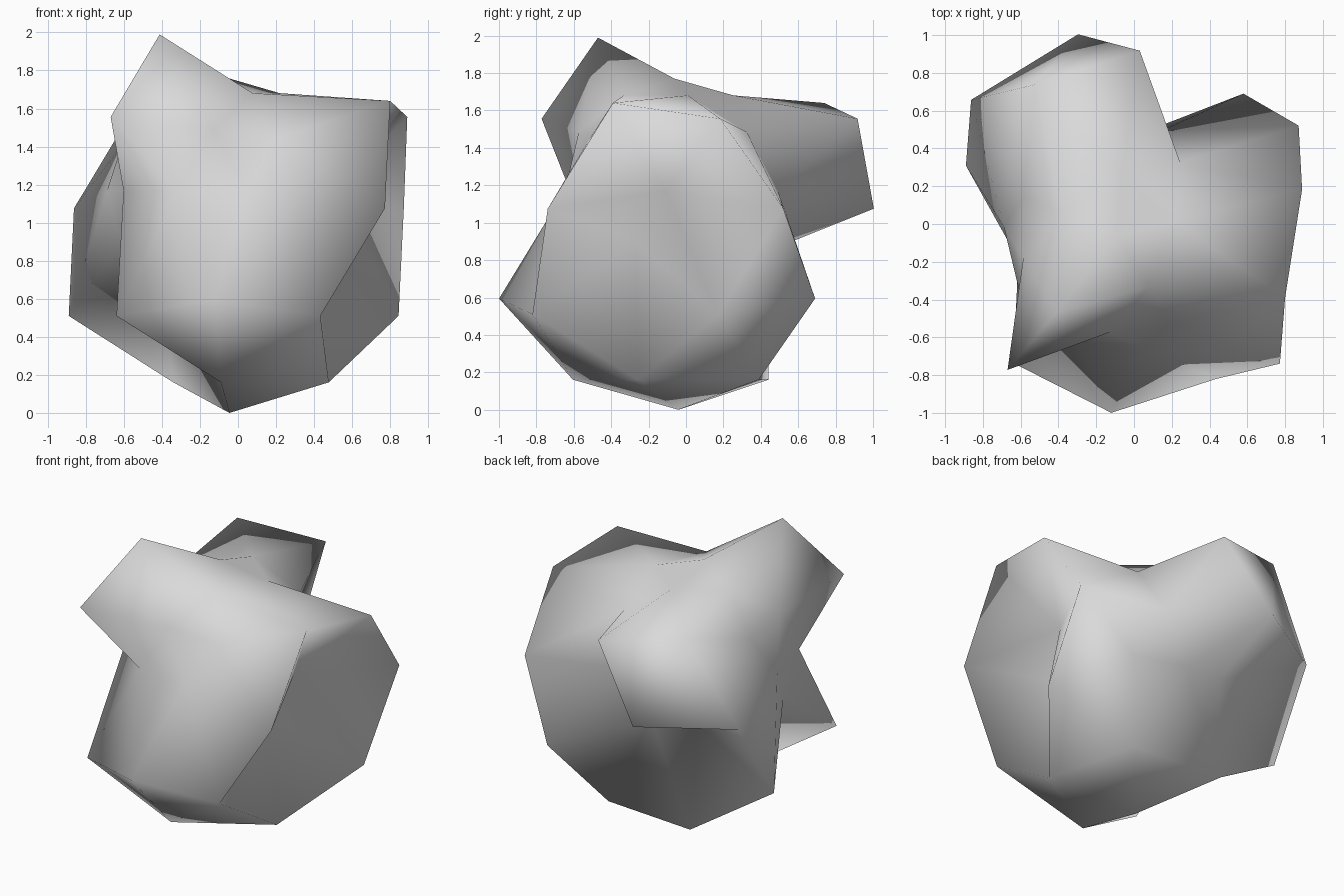
import bpy
import bmesh
import math
from mathutils import Matrix, Vector

RADIUS = 1.075
DENT = 0.56           # dented corners shrink by this about their own middle
TURN = 13.5           # degrees about the upright axis

# Corners left standing proud: ring height on the unit ball -> angles in degrees
PROUD = {
    -1.0: [0],
    -0.851: [-94.5, -22.5, 49.5, 121.5],
    -0.526: [-58.5, 13.5, 157.5, -130.5],
    -0.447: [-94.5, 49.5],
    0.0: [-40.5, 31.5, 103.5, 139.5],
    0.447: [13.5, 85.5, -130.5],
    0.526: [-22.5, 121.5],
    0.851: [-130.5],
}


def is_proud(p):
    """True when the unit-ball corner p is one of the raised ones."""
    for height, angles in PROUD.items():
        if abs(p.z - height) < 0.02:
            if abs(height) > 0.99:
                return True
            a = math.degrees(math.atan2(p.y, p.x))
            return any(abs((a - b + 180) % 360 - 180) < 5 for b in angles)
    return False


cube = bpy.data.objects.get("Cube")
if cube:
    bpy.data.objects.remove(cube, do_unlink=True)

# Stone colour
grey = bpy.data.materials.new("pale_grey_stone")
grey.use_nodes = True
colour = (0.7, 0.7, 0.7, 1.0)
grey.diffuse_color = colour
grey.node_tree.nodes["Principled BSDF"].inputs["Base Color"].default_value = colour

# Coarse ball
bpy.ops.mesh.primitive_ico_sphere_add(subdivisions=2, radius=1)
rock = bpy.context.object
rock.name = "boulder"
rock.data.name = "boulder"
rock.data.materials.append(grey)

bm = bmesh.new()
bm.from_mesh(rock.data)
bm.transform(Matrix.Rotation(math.radians(TURN), 4, 'Z'))

# Dents: shrink the sunken corners together towards their shared middle
dented = [v for v in bm.verts if not is_proud(v.co)]
middle = sum((v.co for v in dented), Vector()) / len(dented)
for v in dented:
    v.co = middle.lerp(v.co, DENT)

# Full size, resting on the ground
bm.transform(Matrix.Translation((-0.045, -0.041, RADIUS)) @ Matrix.Scale(RADIUS, 4))
for f in bm.faces:
    f.smooth = True
bm.to_mesh(rock.data)
bm.free()
rock.data.update()
